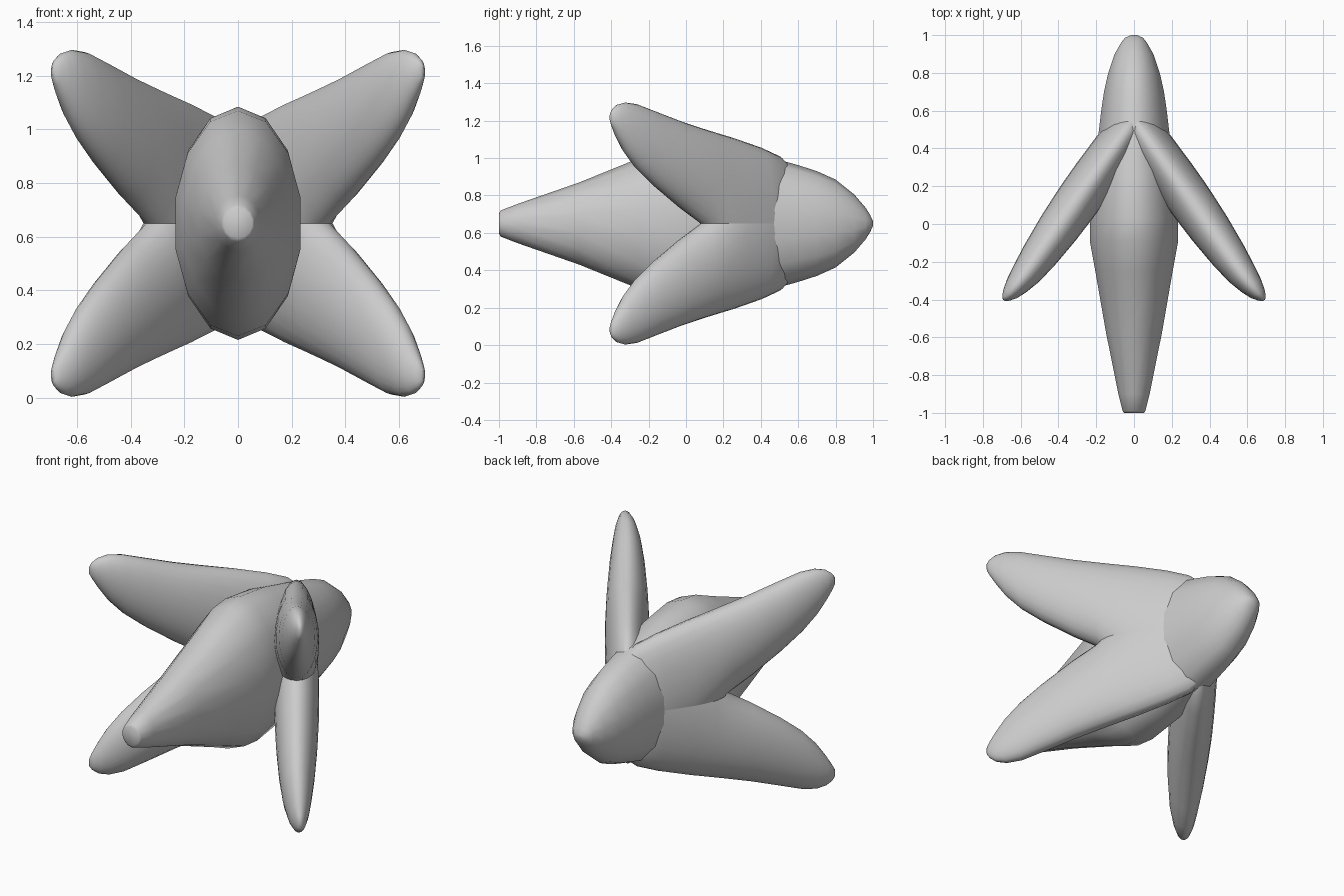
import bpy, bmesh
from math import sin, cos, tau
from mathutils import Vector

if "Cube" in bpy.data.objects:
    bpy.data.objects.remove(bpy.data.objects["Cube"])

ZC = 0.65  # height of the centre line


def loft(name, rings):
    """Skin a list of closed rings, cap the ends and shade smooth."""
    bm = bmesh.new()
    loops = [[bm.verts.new(p) for p in ring] for ring in rings]
    n = len(loops[0])
    for a, b in zip(loops, loops[1:]):
        for i in range(n):
            j = (i + 1) % n
            bm.faces.new((a[i], a[j], b[j], b[i]))
    bm.faces.new(loops[0])
    bm.faces.new(loops[-1])
    bmesh.ops.recalc_face_normals(bm, faces=bm.faces)
    me = bpy.data.meshes.new(name)
    bm.to_mesh(me)
    bm.free()
    ob = bpy.data.objects.new(name, me)
    bpy.context.collection.objects.link(ob)
    bpy.context.view_layer.objects.active = ob
    ob.select_set(True)
    bpy.ops.object.shade_smooth_by_angle(angle=0.9)
    ob.select_set(False)
    return ob


# Body: 14-sided sections (y, half width, half height)
body = [(-1.0, .055, .055), (-.99, .062, .07), (-.9, .085, .105),
        (-.57, .153, .22), (-.25, .21, .35), (-.09, .24, .42),
        (.03, .238, .435), (.25, .225, .405), (.5, .19, .34),
        (.6, .178, .312), (.7, .163, .28), (.8, .14, .235),
        (.9, .105, .155), (.96, .07, .085), (.985, .05, .045), (1.0, .018, .012)]
loft("body", [[(w * sin(tau * i / 14), y, ZC + h * cos(tau * i / 14))
               for i in range(14)] for y, w, h in body])

# Swept fins: upright elliptical sections (x, y, bottom z, top z, half thickness)
fin = [(.0, .545, .33, .965, .07), (.03, .50, .33, 1.01, .105), (.1, .403, .36, 1.055, .115),
       (.2, .261, .44, 1.105, .12), (.27, .162, .55, 1.135, .12),
       (.32, .091, .645, 1.157, .118), (.4, -.023, .73, 1.195, .112),
       (.5, -.165, .85, 1.25, .097), (.57, -.262, .945, 1.288, .08),
       (.62, -.325, 1.03, 1.297, .062), (.655, -.368, 1.11, 1.285, .043),
       (.678, -.392, 1.165, 1.262, .024), (.688, -.404, 1.195, 1.24, .008)]
normal = Vector((.82, .57, 0))
for sx, side in ((1, "right"), (-1, "left")):
    for sz, level in ((1, "upper"), (-1, "lower")):
        rings = []
        for x, y, lo, hi, t in fin:
            ring = []
            for i in range(24):
                a = tau * i / 24
                p = Vector((x, y, (lo + hi) / 2 - ZC + (hi - lo) / 2 * cos(a)))
                p += normal * t * sin(a)
                ring.append((sx * p.x, p.y, ZC + sz * p.z))
            rings.append(ring)
        loft(f"{level}_{side}_fin", rings)
